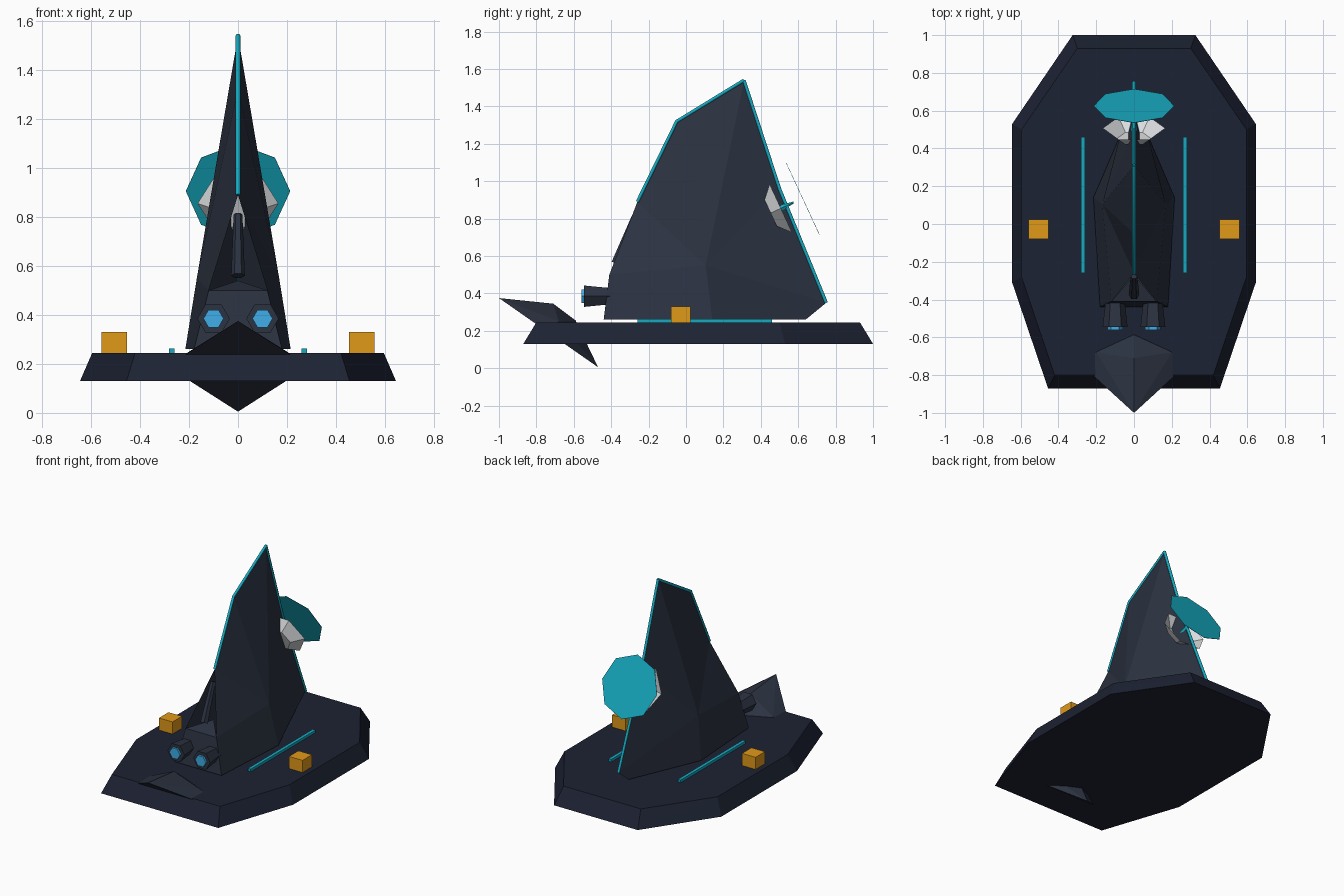
import bpy, bmesh
from math import pi
from mathutils import Vector

if "Cube" in bpy.data.objects:
    bpy.data.objects.remove(bpy.data.objects["Cube"])


def material(name, r, g, b):
    m = bpy.data.materials.new(name)
    m.diffuse_color = (r, g, b, 1)
    m.use_nodes = True
    m.node_tree.nodes["Principled BSDF"].inputs["Base Color"].default_value = m.diffuse_color
    return m


DECK = material("navy", 0.012, 0.016, 0.033)
HULL = material("slate", 0.024, 0.032, 0.052)
TEAL = material("teal", 0.008, 0.40, 0.53)
AMBER = material("amber", 0.75, 0.32, 0.01)
BLUE = material("blue", 0.05, 0.42, 0.80)
WHITE = material("white", 0.72, 0.74, 0.76)


def mesh(name, verts, faces, mat, hull=False):
    bm = bmesh.new()
    vs = [bm.verts.new(v) for v in verts]
    if hull:
        bmesh.ops.convex_hull(bm, input=vs)
    for f in faces:
        bm.faces.new([vs[i] for i in f])
    bmesh.ops.recalc_face_normals(bm, faces=bm.faces)
    me = bpy.data.meshes.new(name)
    bm.to_mesh(me)
    bm.free()
    me.materials.append(mat)
    ob = bpy.data.objects.new(name, me)
    bpy.context.collection.objects.link(ob)
    return ob


def box(name, c, s, mat):
    vs = [[c[i] + s[i] / 2 * k[i] for i in range(3)]
          for k in [(x, y, z) for x in (-1, 1) for y in (-1, 1) for z in (-1, 1)]]
    return mesh(name, vs, [], mat, hull=True)


def prism(name, a, b, r1, r2, n, mat, spin=0.0, cap=True):
    """Tapered n-sided prism from a to b."""
    a, b = Vector(a), Vector(b)
    q = (b - a).to_track_quat('Z', 'X')
    bm = bmesh.new()
    bmesh.ops.create_cone(bm, cap_ends=cap, segments=n, radius1=r1, radius2=r2, depth=(b - a).length)
    me = bpy.data.meshes.new(name)
    bm.to_mesh(me)
    bm.free()
    me.materials.append(mat)
    ob = bpy.data.objects.new(name, me)
    bpy.context.collection.objects.link(ob)
    ob.rotation_mode = 'QUATERNION'
    ob.rotation_quaternion = q @ Vector((0, 0, 1)).rotation_difference(Vector((0, 0, 1)))
    ob.location = (a + b) / 2
    for v in me.vertices:
        p = Vector(v.co)
        from mathutils import Matrix
        v.co = Matrix.Rotation(spin, 3, 'Z') @ p
    return ob


def edge_tube(name, pts, r):
    cu = bpy.data.curves.new(name, 'CURVE')
    cu.dimensions = '3D'
    cu.bevel_depth = r
    cu.bevel_resolution = 1
    cu.use_fill_caps = True
    sp = cu.splines.new('POLY')
    sp.points.add(len(pts) - 1)
    for p, c in zip(sp.points, pts):
        p.co = (*c, 1)
    cu.materials.append(TEAL)
    ob = bpy.data.objects.new(name, cu)
    bpy.context.collection.objects.link(ob)


# Deck: bevelled eight-sided slab
def outline(half, z):
    return [(s * x, y, z) for x, y in half for s in (-1, 1)]


mesh("deck", outline([(0.325, 1.0), (0.645, 0.53), (0.645, -0.31), (0.455, -0.87)], 0.13)
     + outline([(0.30, 0.93), (0.595, 0.50), (0.595, -0.28), (0.42, -0.80)], 0.245), [], DECK, hull=True)

# Tower: hollow folded shell with a slit in the front
A, B, C = (0, 0.31, 1.54), (0, -0.05, 1.32), (0, -0.26, 0.89)
P, R, S, N = (0, 0.50, 0.96), (0, 0.75, 0.35), (0, 0.64, 0.26), (0, -0.27, 0.54)
side = [(0.12, -0.41, 0.50), (0.18, -0.44, 0.26), (0.215, 0.14, 0.26), (0.168, 0.105, 0.55)]
verts = [A, B, C, P, R, S, N] + side + [(-x, y, z) for x, y, z in side]
faces = []
for o in (7, 11):
    D, E, M, K = o, o + 1, o + 2, o + 3
    faces += [(0, 1, K), (1, 2, K), (2, D, K), (0, K, 3), (3, K, 4), (D, E, M, K), (K, M, 5, 4)]
faces += [(6, 7, 11), (7, 8, 12, 11), (8, 9, 5, 13, 12)]
mesh("tower_shell", verts, faces, HULL)
edge_tube("front_edge_trim", [A, B, C], 0.01)
edge_tube("back_edge_trim", [A, P, R], 0.01)

# Strut in the front slit
prism("front_strut", (0, -0.375, 0.56), (0, -0.275, 0.81), 0.028, 0.018, 6, HULL)

# Twin engines, deck strips and marker blocks
for s, n in ((-1, "left"), (1, "right")):
    x = s * 0.10
    prism(n + "_engine", (x, -0.36, 0.385), (x, -0.545, 0.385), 0.045, 0.066, 6, HULL, pi / 6 * 0)
    prism(n + "_engine_glow", (x, -0.54, 0.385), (x, -0.56, 0.385), 0.041, 0.041, 6, BLUE, 0)
    box(n + "_deck_strip", (s * 0.27, 0.10, 0.252), (0.022, 0.72, 0.022), TEAL)
    box(n + "_marker_block", (s * 0.505, -0.028, 0.287), (0.105, 0.105, 0.086), AMBER)

# Prow: tilted faceted blade piercing the deck
prow = [(0, -1.0, 0.375), (0, -0.47, 0.005), (0, -0.71, 0.345), (0, -0.59, 0.255)]
prow += [(s * x, y, z) for s in (-1, 1) for x, y, z in ((0.29, -0.735, 0.19), (0.20, -0.68, 0.25))]
mesh("prow_blade", prow, [], HULL, hull=True)

# Dish: six-sided bowl, feed spike and thin eight-sided panel, all tilted back
axis = Vector((0, 0.907, 0.42))
up = Vector((0, -0.42, 0.907))


def ring(c, r, n, a0=0.0):
    from math import cos, sin
    return [Vector(c) + Vector((r * cos(a0 + 2 * pi * i / n), 0, 0)) + up * r * sin(a0 + 2 * pi * i / n)
            for i in range(n)]


rim = Vector((0, 0.507, 0.855))
mesh("dish_bowl", ring(rim, 0.165, 6) + ring(rim - axis * 0.06, 0.09, 6),
     [(i, (i + 1) % 6, (i + 1) % 6 + 6, i + 6) for i in range(6)] + [tuple(range(6, 12))], WHITE)
prism("dish_feed", rim - axis * 0.02, rim + axis * 0.075, 0.02, 0.006, 6, TEAL)
disc = Vector((0, 0.625, 0.905))
mesh("dish_panel", ring(disc - axis * 0.001, 0.213, 8) + ring(disc + axis * 0.001, 0.213, 8), [], TEAL, hull=True)
